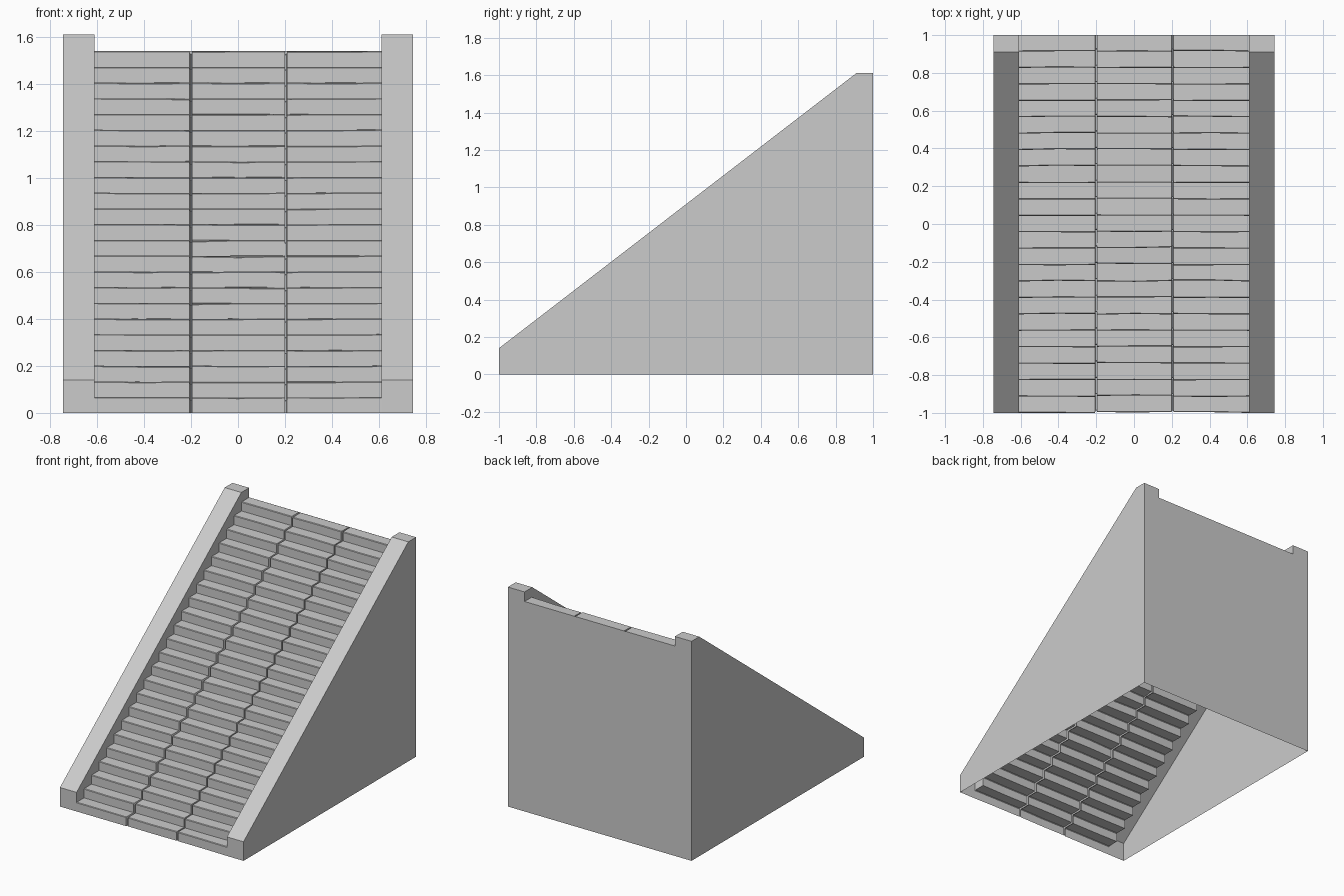
import bpy, random

if "Cube" in bpy.data.objects:
    bpy.data.objects.remove(bpy.data.objects["Cube"])

random.seed(4)
N = 23                          # number of steps
RUN, RISE = 2.0 / N, 1.54 / N
CH = 0.004                      # worn nosing chamfer
XI, XO, TOP = 0.61, 0.745, 1.61


def make(name, verts, faces):
    mesh = bpy.data.meshes.new(name)
    mesh.from_pydata(verts, [], faces)
    mesh.update()
    ob = bpy.data.objects.new(name, mesh)
    bpy.context.collection.objects.link(ob)
    return ob


def step_profile():
    pts = []
    for k in range(N):
        y, z = -1 + RUN * k, RISE * k
        pts += [(y, z), (y, z + RISE - CH), (y + CH, z + RISE)]
    return pts + [(1.0, RISE * N)]


PROFILE = step_profile()


# Stair flight: one open sheet, three stone columns split by narrow grooves
def build_steps():
    stations = []               # (x, column index or None for groove, is wall edge)
    for c, (a, b) in enumerate([(-XI, -0.207), (-0.195, 0.199), (0.209, XI)]):
        if c:
            stations += [(a - 0.008, None, False), (a - 0.002, None, False)]
        for t in (0, 0.5, 1):
            x = a + (b - a) * t
            stations.append((x, c, abs(x) > XI - 0.001))
    tilt = {(c, k): random.uniform(-0.003, 0.003) for c in range(3) for k in range(N)}
    verts, faces = [], []
    for x, col, edge in stations:
        dy = dz = 0
        for j, (y, z) in enumerate(PROFILE):
            k, part = divmod(j, 3)
            if part == 0:       # new wear offset at each riser foot
                amp = 0.006 if col == 1 and 5 < k < 11 else 0.003
                dy = random.uniform(0, amp)
                dz = random.uniform(-amp, 0)
            if edge:
                oy = oz = 0
            elif col is None:   # groove sits behind the stone faces
                oy, oz = 0.012, -0.012
            else:
                oy = dy + tilt.get((col, k), 0)
                oz = dz if part else dz * 0.5
            verts.append((x, max(-1, min(1, y + oy)), max(0, z + oz)))
    n = len(PROFILE)
    for i in range(len(stations) - 1):
        for j in range(n - 1):
            a = i * n + j
            faces.append((a, a + n, a + n + 1, a + 1))
    make("stair_flight", verts, faces)


# Hollow sloping side wall, open underneath
def build_side(name, s):
    outline = [(-1, 0), (-1, 0.14), (0.91, TOP), (1, TOP), (1, 0)]
    m = len(outline)
    verts = [(s * XI, y, z) for y, z in outline] + [(s * XO, y, z) for y, z in outline]
    faces = [(j, j + m, j + m + 1, j + 1) for j in range(m - 1)]
    faces.append(tuple(range(2 * m - 1, m - 1, -1)))
    # inner cheek follows the steps
    cheek = outline[1:4] + PROFILE[:0:-1]
    start = len(verts)
    verts += [(s * XI, y, z) for y, z in cheek]
    faces.append(tuple(range(start, len(verts))))
    if s < 0:
        faces = [f[::-1] for f in faces]
    make(name, verts, faces)


build_steps()
build_side("right_side_wall", 1)
build_side("left_side_wall", -1)

# Plain back wall below the top tread
make("back_wall", [(XI, 1, 0), (-XI, 1, 0), (-XI, 1, 1.54), (XI, 1, 1.54)], [(0, 1, 2, 3)])
